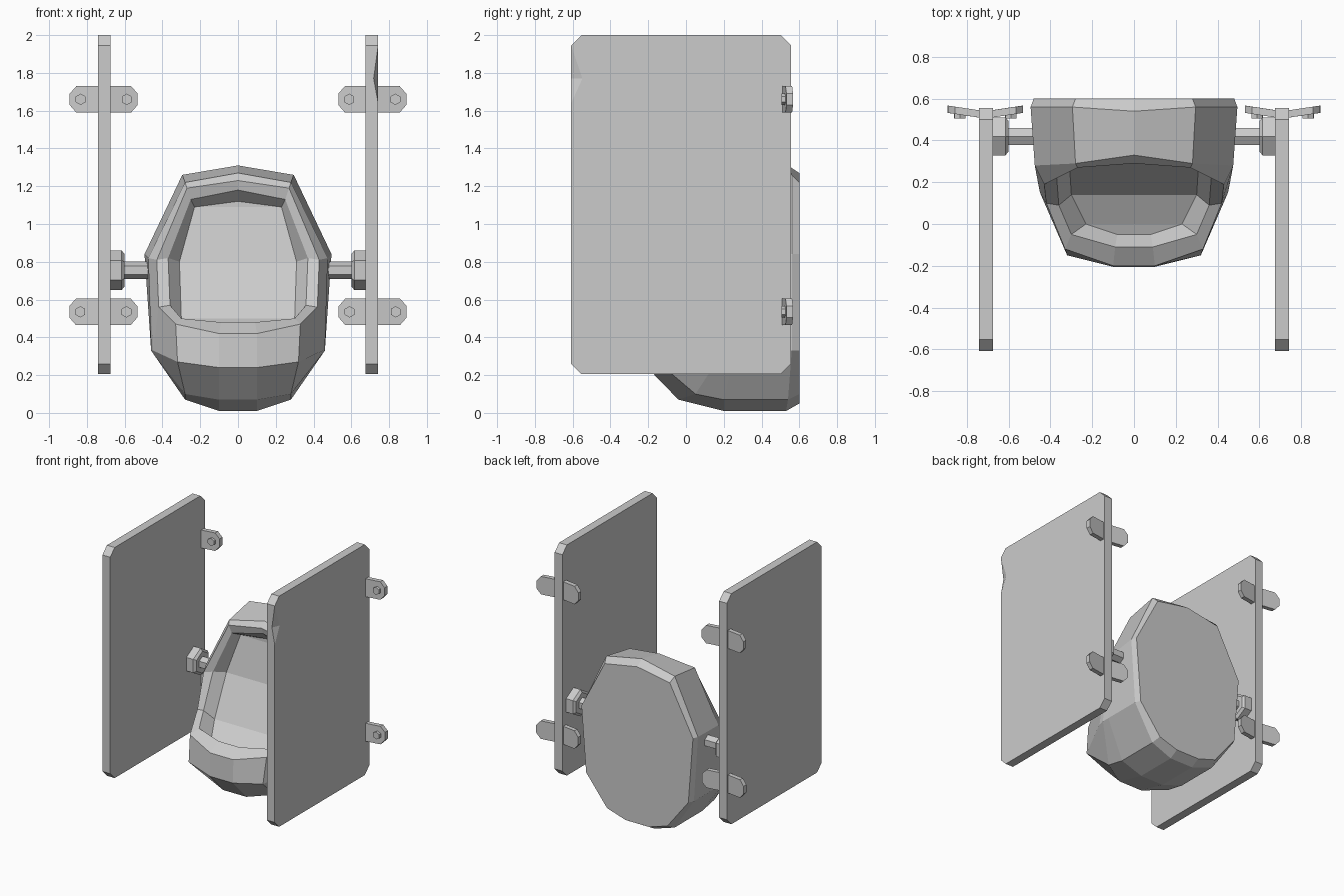
import bpy, bmesh, math
from mathutils import Vector

cube = bpy.data.objects.get("Cube")
if cube:
    bpy.data.objects.remove(cube, do_unlink=True)

grey = bpy.data.materials.new("light grey")
grey.use_nodes = True
colour = (0.6, 0.6, 0.6, 1)
grey.diffuse_color = colour
grey.node_tree.nodes["Principled BSDF"].inputs["Base Color"].default_value = colour


def finish(name, bm):
    bmesh.ops.recalc_face_normals(bm, faces=bm.faces)
    mesh = bpy.data.meshes.new(name)
    bm.to_mesh(mesh)
    bm.free()
    mesh.materials.append(grey)
    ob = bpy.data.objects.new(name, mesh)
    bpy.context.collection.objects.link(ob)
    return ob


def loft(bm, rings):
    """Join closed rings of points with quads; return the vertex rings."""
    vs = [[bm.verts.new(p) for p in r] for r in rings]
    for r, s in zip(vs, vs[1:]):
        for i in range(len(r)):
            j = (i + 1) % len(r)
            bm.faces.new((r[i], r[j], s[j], s[i]))
    return vs


# Bowl: each half ring runs top, shoulder, side, low side, lower corner, bottom
half_rings = [
    [(0, .6, 1.27), (.28, .6, 1.22), (.48, .6, .84), (.44, .6, .33), (.26, .6, .1), (.1, .6, .05)],
    [(0, .54, 1.31), (.295, .56, 1.26), (.495, .56, .84), (.46, .56, .33), (.28, .54, .07), (.1, .53, .01)],
    [(0, .33, 1.27), (.28, .29, 1.22), (.475, .28, .82), (.46, .26, .33), (.28, .2, .07), (.1, .2, .01)],
    [(0, .33, 1.27), (.28, .29, 1.22), (.475, .28, .82), (.46, .2, .33), (.28, .05, .1), (.1, -.04, .07)],
    [(0, .33, 1.27), (.28, .29, 1.22), (.475, .28, .82), (.45, .15, .33), (.32, -.15, .27), (.1, -.205, .24)],
    [(0, .29, 1.23), (.27, .27, 1.19), (.43, .19, .81), (.42, .1, .56), (.33, -.12, .47), (.1, -.2, .42)],
    [(0, .31, 1.18), (.25, .28, 1.13), (.37, .22, .82), (.36, .09, .57), (.3, -.05, .5), (.09, -.11, .48)],
    [(0, .36, 1.12), (.23, .36, 1.09), (.31, .3, .8), (.3, .14, .5), (.23, 0, .42), (.08, -.05, .4)],
]
bm = bmesh.new()
rings = loft(bm, [h + [(-x, y, z) for x, y, z in h[:0:-1]] for h in half_rings])
bm.faces.new(rings[0])
inner = rings[-1]
bm.faces.new((inner[0], inner[1], inner[-1]))
for i in range(1, 5):
    bm.faces.new((inner[i], inner[i + 1], inner[-i - 1], inner[-i]))
bmesh.ops.remove_doubles(bm, verts=bm.verts, dist=0.0005)
finish("bowl", bm)


def prism(bm, start, end, radii, sides=6):
    """Prism along a line, with (fraction, radius) steps and a vertex pointing up."""
    a, b = Vector(start), Vector(end)
    axis = (b - a).normalized()
    up = Vector((0, 0, 1))
    side = axis.cross(up)
    turns = [2 * math.pi * i / sides for i in range(sides)]
    vs = loft(bm, [[a.lerp(b, t) + r * (up * math.cos(w) + side * math.sin(w)) for w in turns]
                   for t, r in radii])
    bm.faces.new(vs[0])
    bm.faces.new(vs[-1])


def panel(name, s, dented):
    """Upright board with clipped corners and, if wanted, a chipped front edge."""
    y0, y1, z0, z1, c = -.608, .556, .205, 2.0, .055
    outline = [(y0, z1 - c), (y0 + c, z1), (y1 - c, z1), (y1, z1 - c),
               (y1, z0 + c), (y1 - c, z0), (y0 + c, z0), (y0, z0 + c)]
    bm = bmesh.new()
    inside, outside = [[bm.verts.new((s * x, y, z)) for y, z in outline] for x in (.675, .742)]
    bm.faces.new(inside)
    for i in range(7):
        bm.faces.new((inside[i], inside[i + 1], outside[i + 1], outside[i]))
    if dented:
        pit = bm.verts.new((s * .742, y0 + .06, 1.77))
        lip = bm.verts.new((s * .718, y0, 1.77))
        low = bm.verts.new((s * .742, y0, 1.64))
        bm.faces.new(outside + [low, pit])
        bm.faces.new((inside[7], inside[0], outside[0], lip, low, outside[7]))
        bm.faces.new((outside[0], pit, lip))
        bm.faces.new((pit, low, lip))
    else:
        bm.faces.new(outside)
        bm.faces.new((inside[7], inside[0], outside[0], outside[7]))
    finish(name, bm)


def bracket(name, cx, cz):
    """Shallow V plate with clipped ends, folded down the middle."""
    edge = [(0, .07), (.145, .07), (.18, .03), (.18, -.03), (.145, -.07), (0, -.07)]
    bm = bmesh.new()
    for s in (-1, 1):
        vs = loft(bm, [[(cx + s * x, y + .15 * x, cz + z) for x, z in edge] for y in (.505, .54)])
        bm.faces.new(vs[0])
        bm.faces.new(vs[-1])
    bmesh.ops.remove_doubles(bm, verts=bm.verts, dist=0.0005)
    folds = [f for f in bm.faces if all(abs(v.co.x - cx) < .001 for v in f.verts)]
    bmesh.ops.delete(bm, geom=folds, context='FACES_ONLY')
    finish(name, bm)


for s, word in ((-1, "right"), (1, "left")):
    panel(word + "_partition", s, s > 0)

    # Pipe and nut between bowl and partition
    bm = bmesh.new()
    prism(bm, (s * .44, .42, .755), (s * .62, .42, .755), [(0, .047), (1, .047)])
    finish(word + "_pipe", bm)
    bm = bmesh.new()
    prism(bm, (s * .6, .42, .755), (s * .68, .42, .755), [(0, .085), (.2, .105), (1, .105)])
    finish(word + "_nut", bm)

    # Wall brackets with a bolt on each wing
    for cz, level in ((.535, "lower"), (1.66, "upper")):
        cx = s * (.713 if level == "lower" else .711)
        bracket(f"{word}_{level}_bracket", cx, cz)
        for k, wing in ((-1, "first"), (1, "second")):
            bm = bmesh.new()
            x = cx + k * .122
            prism(bm, (x, .506, cz), (x, .54, cz), [(0, .03), (1, .03)])
            finish(f"{word}_{level}_{wing}_bolt", bm)
